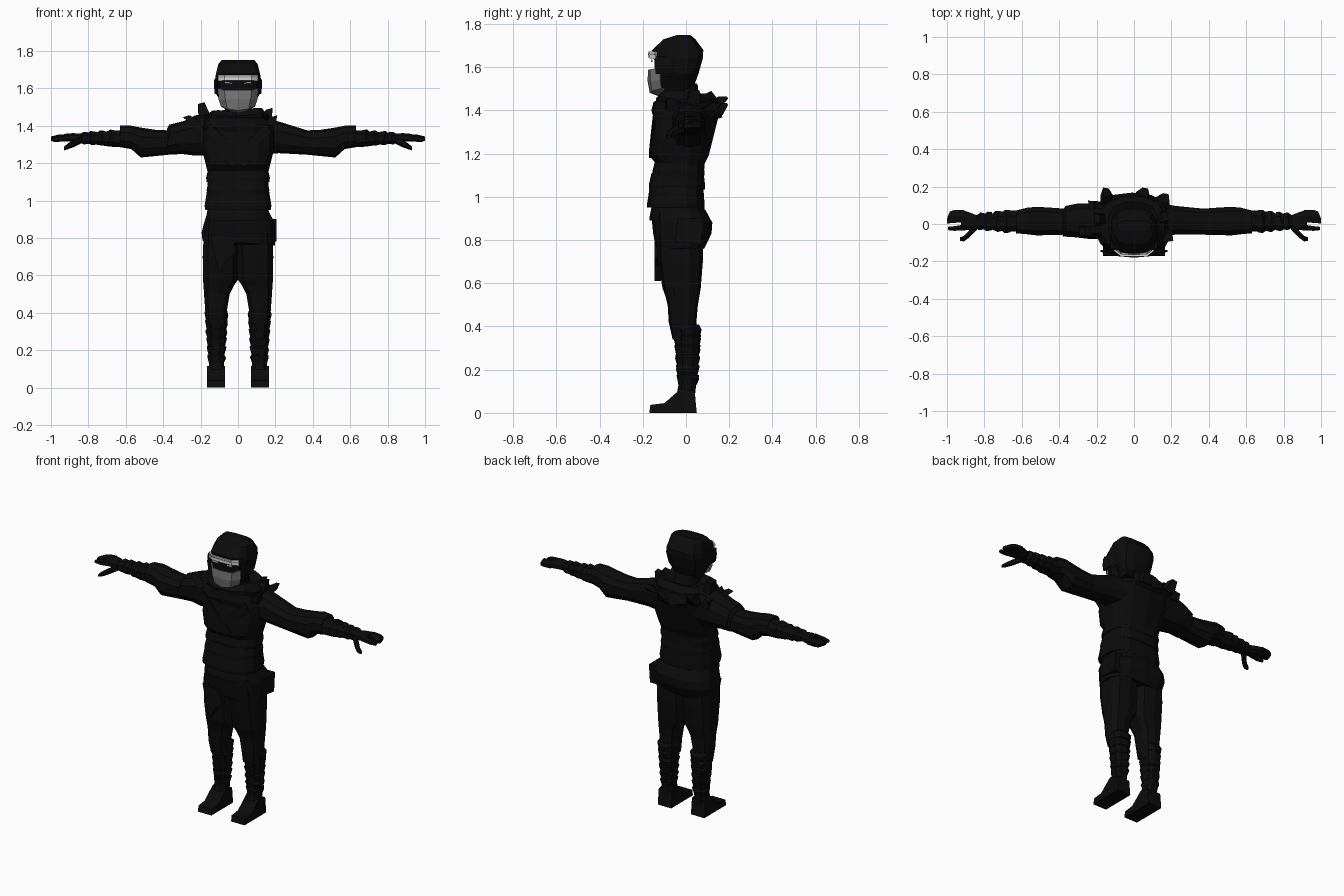
import bpy, bmesh, math, random
from mathutils import Vector
random.seed(4)


def material(name, value):
    m = bpy.data.materials.new(name)
    m.diffuse_color = (value, value, value, 1)
    return m


CLOTH = material("black cloth", 0.0035)
MASK = material("grey mask", 0.19)
PLATE = material("pale metal", 0.68)
TRIM = material("mid grey metal", 0.33)


def finish(bm, name, mat):
    bmesh.ops.recalc_face_normals(bm, faces=bm.faces)
    me = bpy.data.meshes.new(name)
    bm.to_mesh(me)
    bm.free()
    me.materials.append(mat)
    ob = bpy.data.objects.new(name, me)
    bpy.context.collection.objects.link(ob)
    return ob


def loft(name, rows, axis="z", n=12, power=0.8, mat=CLOTH, side=1, jag=0.0, ragged=()):
    """Rows are (position, min a, max a, min b, max b): a,b = x,y along z, y,z along x, x,z along y."""
    bm = bmesh.new()
    rings = []
    for k, (p, a0, a1, b0, b1) in enumerate(rows):
        ring = []
        for i in range(n):
            t = 2 * math.pi * (i + 0.5) / n
            c, s = math.cos(t), math.sin(t)
            a = (a0 + a1) / 2 + (a1 - a0) / 2 * math.copysign(abs(c) ** power, c)
            b = (b0 + b1) / 2 + (b1 - b0) / 2 * math.copysign(abs(s) ** power, s)
            q = p + (random.uniform(-jag, jag) if k in ragged else 0)
            co = {"z": (a, b, q), "x": (q, a, b), "y": (a, q, b)}[axis]
            ring.append(bm.verts.new((co[0] * side, co[1], co[2])))
        rings.append(ring)
    for r, q in zip(rings, rings[1:]):
        for i in range(n):
            j = (i + 1) % n
            bm.faces.new((r[i], r[j], q[j], q[i]))
    bm.faces.new(rings[0])
    bm.faces.new(rings[-1])
    return finish(bm, name, mat)


def shell(name, rows, mat, thick):
    """Thin curved plate from rows of mirrored outline points (x >= 0)."""
    bm = bmesh.new()
    grid = []
    for row in rows:
        full = [(-x, y, z) for x, y, z in reversed(row) if x > 0] + list(row)
        grid.append([bm.verts.new(v) for v in full])
    for r, q in zip(grid, grid[1:]):
        for i in range(len(r) - 1):
            bm.faces.new((r[i], r[i + 1], q[i + 1], q[i]))
    ob = finish(bm, name, mat)
    mod = ob.modifiers.new("thickness", "SOLIDIFY")
    mod.thickness = thick
    mod.offset = 0
    return ob


def slab(name, rings, mat=CLOTH):
    """Closed solid between two or more equal point loops."""
    bm = bmesh.new()
    vs = [[bm.verts.new(p) for p in r] for r in rings]
    n = len(vs[0])
    for r, q in zip(vs, vs[1:]):
        for i in range(n):
            bm.faces.new((r[i], r[(i + 1) % n], q[(i + 1) % n], q[i]))
    bm.faces.new(vs[0])
    bm.faces.new(vs[-1])
    return finish(bm, name, mat)


# hood and neck
loft("hood", [(1.475, -.065, .065, -.125, .02), (1.53, -.095, .095, -.145, .045),
              (1.57, -.12, .12, -.145, .06), (1.64, -.127, .127, -.15, .08),
              (1.68, -.12, .12, -.16, .083), (1.73, -.107, .107, -.105, .045),
              (1.75, -.09, .09, -.04, .02)], power=.65)
loft("neck", [(1.38, -.09, .09, -.09, .08), (1.52, -.065, .065, -.07, .045)])
# face mask, brow plate and eyes
shell("face_mask", [[(0, -.17, 1.59), (.07, -.162, 1.59), (.104, -.118, 1.6)],
                    [(0, -.174, 1.54), (.065, -.162, 1.54), (.1, -.118, 1.54)],
                    [(0, -.165, 1.485), (.055, -.155, 1.493), (.088, -.112, 1.505)],
                    [(0, -.13, 1.472), (.04, -.12, 1.482), (.07, -.1, 1.495)]], MASK, .009)
shell("brow_plate", [[(0, -.168, 1.672), (.07, -.166, 1.672), (.105, -.138, 1.672)],
                     [(0, -.168, 1.642), (.07, -.166, 1.642), (.105, -.138, 1.638)]], PLATE, .009)
shell("brow_trim", [[(0, -.171, 1.664), (.07, -.169, 1.664), (.104, -.142, 1.664)],
                    [(0, -.171, 1.657), (.07, -.169, 1.657), (.104, -.142, 1.657)]], TRIM, .008)
for s in (-1, 1):
    slab("eye", [[(s * x, y, z) for x, z in ((.03, 1.63), (.07, 1.636), (.07, 1.626), (.035, 1.624))]
                 for y in (-.162, -.154)], PLATE)
    loft("cheek_guard", [(1.57, .105, .125, -.14, -.05), (1.61, .105, .13, -.145, -.04),
                         (1.65, .105, .128, -.14, -.05)], n=6, side=s)

# torso, overlapping waist wraps and tunic hem
loft("tunic_torso", [(.95, -.165, .165, -.15, .08), (1.15, -.165, .165, -.135, .085),
                     (1.19, -.175, .175, -.17, .105), (1.27, -.195, .195, -.165, .125),
                     (1.37, -.2, .2, -.15, .15), (1.43, -.18, .18, -.135, .15),
                     (1.46, -.12, .12, -.1, .1)], n=14, power=.7)
for z0, z1, w, f, b in ((1.1, 1.17, .17, .155, .085), (1.035, 1.11, .167, .172, .088),
                        (.95, 1.045, .178, .18, .086), (.89, .97, .17, .168, .09)):
    loft("waist_wrap", [(z0, -w, w, -f, b), (z0 + .02, -w - .004, w + .004, -f, b),
                        (z1, -w + .008, w - .008, -f + .012, b - .006)], n=14, power=.7)
loft("tunic_hem", [(.775, -.193, .2, -.142, .085), (.83, -.198, .202, -.152, .118),
                   (.88, -.185, .2, -.157, .122), (.94, -.165, .168, -.16, .09)],
     n=14, power=.7, jag=.02, ragged=(0,))
slab("hip_pouch", [[(x, y, z) for y, z in ((-.05, .79), (.07, .78), (.08, .9), (-.04, .9))]
                   for x in (.16, .207)])
# crossed chest folds and hanging front cloth
for s in (-1, 1):
    slab("chest_fold", [[(s * .15, y, 1.41), (s * .18, y, 1.36), (-s * .03, y - .022, 1.18),
                         (-s * .07, y - .022, 1.21)] for y in (-.15, -.138)])
slab("front_flap", [[(-.15, y, .82), (-.03, y, .8), (-.01, y, .72), (-.06, y, .68),
                     (-.1, y, .61), (-.13, y, .72)] for y in (-.146, -.115)])

# ragged scarf: stacked flaring rings and loose shoulder tatters
loft("scarf_lower", [(1.35, -.19, .185, -.15, .15), (1.385, -.215, .195, -.16, .168),
                     (1.44, -.18, .17, -.15, .15), (1.46, -.12, .12, -.11, .1)],
     n=14, jag=.02, ragged=(0, 1))
loft("scarf_upper", [(1.41, -.18, .165, -.14, .15), (1.455, -.185, .17, -.142, .15),
                     (1.485, -.14, .13, -.115, .12), (1.46, -.08, .08, -.08, .06)],
     n=12, jag=.012, ragged=(0, 1, 2))
for x, y, z, dx, dy, dz in ((-.17, .02, 1.42, -.03, .01, .1), (-.14, .11, 1.4, -.01, .06, .06),
                            (.14, .03, 1.42, .025, .01, .07), (.15, .1, 1.4, .02, .04, .03),
                            (-.2, -.04, 1.4, -.08, .0, .05), (.05, .13, 1.38, .01, .04, .05),
                            (.16, -.06, 1.4, .03, -.01, .05), (-.2, .08, 1.38, -.03, .02, .06)):
    slab("scarf_tatter", [[(x - .04, y - .04, z), (x + .04, y - .03, z), (x + .03, y + .04, z), (x - .04, y + .04, z)],
                          [(x + dx + u, y + dy + v, z + dz + .3 * u) for u, v in
                           ((-.012, -.025), (.02, -.02), (.015, .02), (-.015, .025))]])
# heavier wrap on one shoulder
loft("shoulder_wrap", [(.15, -.08, .12, 1.24, 1.47), (.23, -.085, .115, 1.24, 1.455),
                       (.3, -.075, .112, 1.25, 1.425), (.37, -.07, .1, 1.245, 1.405),
                       (.38, -.05, .08, 1.27, 1.38)], "x", 10, side=-1, jag=.012, ragged=(2, 3))

for s in (-1, 1):
    # wide sleeve, wrapped forearm and hand
    loft("sleeve", [(.13, -.08, .12, 1.25, 1.44), (.22, -.06, .1, 1.253, 1.422), (.37, -.06, .085, 1.245, 1.375),
                    (.44, -.062, .09, 1.238, 1.378), (.52, -.064, .095, 1.23, 1.39),
                    (.57, -.058, .09, 1.275, 1.4), (.63, -.052, .075, 1.285, 1.4),
                    (.62, -.035, .055, 1.3, 1.38)], "x", 10, side=s)
    loft("forearm", [(.55, -.045, .075, 1.28, 1.385), (.68, -.045, .075, 1.285, 1.375),
                     (.78, -.03, .055, 1.3, 1.365), (.85, -.025, .04, 1.305, 1.36)], "x", 8, side=s)
    for x, r in ((.66, .062), (.71, .056), (.76, .051), (.8, .046)):
        loft("wrist_wrap", [(x, -r + .015, r + .015, 1.333 - r * .72, 1.333 + r * .72),
                            (x + .025, -r + .01, r + .018, 1.333 - r * .75, 1.333 + r * .8),
                            (x + .045, -r + .022, r, 1.333 - r * .55, 1.333 + r * .55)],
             "x", 8, side=s, jag=.008, ragged=(1,))
    loft("palm", [(.83, -.025, .045, 1.308, 1.358), (.88, -.035, .065, 1.312, 1.362),
                  (.925, -.033, .08, 1.315, 1.358)], "x", 8, side=s)
    loft("joined_fingers", [(.91, .005, .08, 1.316, 1.356), (.96, .002, .08, 1.314, 1.352),
                            (.985, 0, .07, 1.314, 1.346), (1, 0, .03, 1.32, 1.342)], "x", 6, side=s)
    loft("index_finger", [(.9, -.036, 0, 1.318, 1.356), (.96, -.038, -.01, 1.314, 1.348),
                          (.995, -.034, -.014, 1.318, 1.338)], "x", 6, side=s)
    loft("thumb", [(.84, -.035, .01, 1.305, 1.345), (.88, -.075, -.03, 1.285, 1.325),
                   (.91, -.095, -.062, 1.274, 1.305), (.93, -.092, -.07, 1.268, 1.288)], "x", 6, side=s)
    # trouser leg, shin wraps and foot
    loft("trouser_leg", [(.34, .055, .172, -.062, .05), (.42, .056, .178, -.08, .048),
                         (.5, .042, .184, -.085, .055), (.54, .022, .187, -.095, .062),
                         (.575, -.002, .19, -.108, .068), (.7, -.005, .192, -.13, .078),
                         (.86, -.005, .185, -.14, .08)], n=10, power=.7, side=s)
    loft("shin", [(.09, .075, .155, -.035, .045), (.22, .068, .163, -.042, .06),
                  (.36, .06, .172, -.06, .055)], n=8, side=s)
    for k in range(6):
        z, g = .13 + .046 * k, .0035 * k
        loft("shin_wrap", [(z, .076 - g, .157 + g, -.036 - g, .05 + g),
                           (z + .035, .064 - g * .7, .165 + g, -.044 - g, .062 + g * .6),
                           (z + .05, .075 - g, .155 + g, -.034 - g, .05 + g * .6)],
             n=9, side=s, jag=.012, ragged=(1,))
    loft("boot_ankle", [(0, .072, .16, -.05, .048), (.06, .072, .16, -.05, .046),
                        (.15, .075, .155, -.033, .04)], n=8, power=.6, side=s)
    profile = [(-.17, 0), (.05, 0), (.04, .1), (-.02, .115), (-.1, .045), (-.165, .037)]
    slab("boot_foot", [[(s * x, y, z) for y, z in profile] for x in (.07, .165)])
